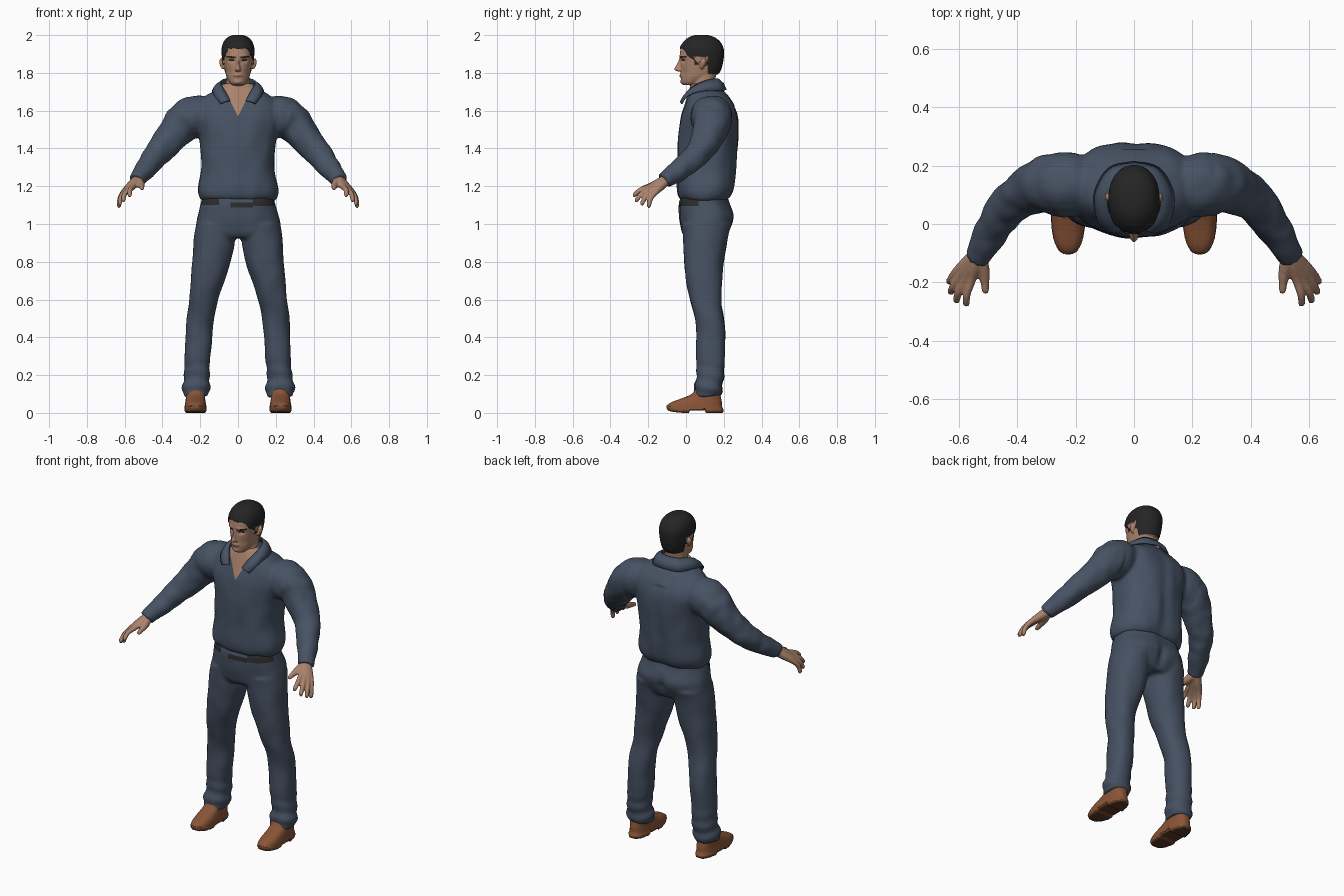
import bpy, bmesh, math
from mathutils import Vector, noise

if "Cube" in bpy.data.objects:
    bpy.data.objects.remove(bpy.data.objects["Cube"])


def material(name, color):
    m = bpy.data.materials.new(name)
    m.use_nodes = True
    m.diffuse_color = (*color, 1)
    bsdf = m.node_tree.nodes["Principled BSDF"]
    bsdf.inputs["Base Color"].default_value = (*color, 1)
    bsdf.inputs["Roughness"].default_value = 0.8
    return m


shirt_blue = material("shirt blue", (0.062, 0.085, 0.127))
trouser_blue = material("trouser blue", (0.06, 0.08, 0.12))
skin = material("skin", (0.41, 0.23, 0.15))
hair_black = material("hair black", (0.018, 0.018, 0.018))
belt_black = material("belt black", (0.025, 0.025, 0.026))
leather = material("brown leather", (0.25, 0.09, 0.038))
sole_brown = material("dark brown sole", (0.11, 0.042, 0.02))
lip_pink = material("lip", (0.27, 0.12, 0.085))


def refine(keys, steps=5):
    """Smoothly interpolate between rows of numbers."""
    rows = []
    last = len(keys) - 1
    for i in range(last):
        a, b, c, d = (keys[max(i - 1, 0)], keys[i], keys[i + 1], keys[min(i + 2, last)])
        for s in range(steps):
            t = s / steps
            rows.append([q + (r - p) * t / 2 + (p - 2.5 * q + 2 * r - w / 2) * t * t
                         + (1.5 * (q - r) + (w - p) / 2) * t ** 3
                         for p, q, r, w in zip(a, b, c, d)])
    rows.append(list(keys[-1]))
    return rows


def loft(bm, rings):
    loops = [[bm.verts.new(p) for p in ring] for ring in rings]
    n = len(loops[0])
    for a, b in zip(loops, loops[1:]):
        for i in range(n):
            j = (i + 1) % n
            bm.faces.new((a[i], a[j], b[j], b[i]))
    bm.faces.new(loops[0][::-1])
    bm.faces.new(loops[-1])


def body(bm, keys, power=2.4, n=40):
    """Stack of level rounded rings: height, centre x, half width, front y, back y."""
    rings = []
    for z, cx, w, front, back in refine(keys):
        ring = []
        for i in range(n):
            a = 2 * math.pi * i / n
            c, s = math.cos(a), math.sin(a)
            ring.append((cx + w * math.copysign(abs(c) ** (2 / power), c),
                         (front + back) / 2 + (back - front) / 2
                         * math.copysign(abs(s) ** (2 / power), s), z))
        rings.append(ring)
    loft(bm, rings)


def tube(bm, keys, n=20):
    """Round limb through points x, y, z, radius."""
    rows = refine(keys)
    rings = []
    for i, row in enumerate(rows):
        ahead = Vector(rows[min(i + 1, len(rows) - 1)][:3])
        d = (ahead - Vector(rows[max(i - 1, 0)][:3])).normalized()
        u = d.cross(Vector((0.2, 1, 0.3))).normalized()
        v = d.cross(u)
        rings.append([Vector(row[:3]) + row[3] * (u * math.cos(k * math.tau / n)
                      + v * math.sin(k * math.tau / n)) for k in range(n)])
    loft(bm, rings)


def mirrored(keys, side, col):
    return [[v * side if i == col else v for i, v in enumerate(k)] for k in keys]


def finish(name, bm, mats, voxel=0.0, smooth=3, shape=None, cuts=(), rule=None):
    """Fuse the volumes, sculpt, cut clean colour edges, then colour faces."""
    bmesh.ops.recalc_face_normals(bm, faces=bm.faces)
    me = bpy.data.meshes.new(name)
    bm.to_mesh(me)
    bm.free()
    ob = bpy.data.objects.new(name, me)
    bpy.context.collection.objects.link(ob)
    if voxel:
        r = ob.modifiers.new("fuse", "REMESH")
        r.mode = "VOXEL"
        r.voxel_size = voxel
        s = ob.modifiers.new("soften", "SMOOTH")
        s.factor = 0.5
        s.iterations = smooth
        dg = bpy.context.evaluated_depsgraph_get()
        me = bpy.data.meshes.new_from_object(ob.evaluated_get(dg))
        ob.modifiers.clear()
        ob.data = me
    me.materials.clear()
    for m in mats:
        me.materials.append(m)
    bm = bmesh.new()
    bm.from_mesh(me)
    bm.normal_update()
    if shape:
        moves = [shape(v.co, v.normal) for v in bm.verts]
        for v, m in zip(bm.verts, moves):
            v.co += m
    for point, normal, test in cuts:
        faces = [f for f in bm.faces if test(f.calc_center_median())]
        geom = set(faces) | {e for f in faces for e in f.edges} | {v for f in faces for v in f.verts}
        bmesh.ops.bisect_plane(bm, geom=list(geom), plane_co=point, plane_no=normal, dist=1e-5)
    for f in bm.faces:
        f.smooth = True
        f.material_index = rule(f.calc_center_median()) if rule else 0
    bm.to_mesh(me)
    bm.free()
    return ob


# Shirt: torso and sleeves with an open neck
bm = bmesh.new()
body(bm, [(1.125, 0, .19, -.02, .22), (1.145, 0, .205, -.038, .24), (1.19, 0, .212, -.045, .257),
          (1.3, 0, .195, -.044, .268), (1.42, 0, .198, -.043, .275), (1.5, 0, .212, -.04, .28),
          (1.57, 0, .222, -.03, .277), (1.63, 0, .215, -.01, .255), (1.68, 0, .17, .005, .22),
          (1.715, 0, .105, .018, .19), (1.745, 0, .078, .032, .165)])
ARM = [(.17, .13, 1.58, .10), (.24, .135, 1.565, .112), (.3, .135, 1.525, .1), (.36, .11, 1.45, .084),
       (.43, .06, 1.37, .07), (.49, -.03, 1.29, .058), (.528, -.1, 1.24, .046), (.536, -.115, 1.228, .044)]
for side in (1, -1):
    tube(bm, mirrored(ARM, side, 0))


def folds(co, n):
    f = noise.noise(Vector((co.x * 13, co.y * 13, co.z * 7))) * 0.007
    if abs(co.x) > 0.27:
        f = noise.noise(co * 16) * 0.006
    elif co.y > 0.1 and co.z < 1.62:
        f -= 0.008 * math.exp(-(co.x / 0.035) ** 2)
    return n * f


neck_cuts = [((0, 0, 1.57), (s, 0, -0.5),
              lambda c: c.y < 0.09 and c.z > 1.5 and abs(c.x) < 0.13) for s in (1, -1)]
finish("shirt", bm, [shirt_blue, skin], 0.01, 3, folds, neck_cuts,
       lambda c: int(c.y < 0.08 and c.z > 1.57 and abs(c.x) < (c.z - 1.57) * 0.5))

# Collar: folded band from the nape to two front points
bm = bmesh.new()
top = [(0, .168, 1.768), (.055, .155, 1.768), (.087, .1, 1.757), (.088, .05, 1.735),
       (.066, .008, 1.7), (.042, -.022, 1.652)]
low = [(0, .212, 1.71), (.085, .19, 1.705), (.132, .11, 1.706), (.13, .035, 1.69),
       (.115, -.005, 1.665), (.092, -.022, 1.635)]
top, low = refine(top), refine(low)
for side in (1, -1):
    rows = []
    for a, b in zip(top, low):
        a, b = Vector(a), Vector(b)
        mid = (a + b) / 2 + Vector((a.x, a.y - 0.09, 0.05)).normalized() * 0.008
        rows.append([bm.verts.new((p.x * side, p.y, p.z)) for p in (a, mid, b)])
    for p, q in zip(rows, rows[1:]):
        for k in (0, 1):
            bm.faces.new((p[k], q[k], q[k + 1], p[k + 1]))
bmesh.ops.remove_doubles(bm, verts=bm.verts, dist=1e-4)
collar = finish("collar", bm, [shirt_blue])
thick = collar.modifiers.new("thickness", "SOLIDIFY")
thick.thickness = 0.008
thick.offset = 0

# Trousers: hips and two legs, with the belt showing in patches
bm = bmesh.new()
body(bm, [(1.18, 0, .18, -.005, .215), (1.12, 0, .195, -.035, .225), (1.05, 0, .212, -.035, .255),
          (1.0, 0, .221, -.03, .248), (.95, 0, .222, -.02, .225), (.925, 0, .19, 0, .205)])
LEG = [(1.0, .115, .105, -.02, .24), (.9, .126, .109, -.015, .213), (.8, .141, .102, -.01, .2),
       (.7, .162, .089, .0, .19), (.6, .183, .077, .02, .186), (.5, .2, .073, .048, .2),
       (.4, .207, .07, .054, .207), (.2, .22, .068, .056, .2), (.13, .223, .075, .044, .19),
       (.085, .222, .068, .045, .188)]
for side in (1, -1):
    body(bm, mirrored(LEG, side, 1), 2.2)


def creases(co, n):
    f = noise.noise(Vector((co.x * 12, co.y * 12, co.z * 8))) * 0.006
    if co.z < 0.32:
        f += math.sin(co.z * 85 + co.y * 22) * 0.005 * (0.32 - co.z) / 0.25
    if co.y > 0.15 and co.z > 0.93:
        f -= 0.02 * math.exp(-(co.x / 0.025) ** 2) * max(0, 1 - abs(co.z - 1.0) / 0.09)
    return n * f


def belt(c):
    if c.y > 0.065:
        return 0
    if -0.2 < c.x < -0.1:
        return int(1.1 < c.z < 1.15)
    if -0.04 < c.x < 0.08:
        return int(1.088 < c.z < 1.115)
    return int(c.x > 0.08 and 1.095 < c.z < 1.16)


belt_cuts = [((0, 0, z), (0, 0, 1), lambda c: c.y < 0.1 and c.z > 1.05)
             for z in (1.088, 1.095, 1.1, 1.115)]
belt_cuts += [((x, 0, 0), (1, 0, 0), lambda c: c.y < 0.1 and c.z > 1.05)
              for x in (-0.1, -0.04, 0.08)]
finish("trousers", bm, [trouser_blue, belt_black], 0.01, 3, creases, belt_cuts, belt)

# Shoes
SHOE = [(.0, .225, .055, -.096, .198), (.018, .225, .06, -.106, .2), (.022, .225, .058, -.104, .196),
        (.04, .225, .057, -.1, .19), (.058, .225, .054, -.075, .19), (.078, .225, .051, -.02, .186),
        (.1, .223, .05, .03, .182), (.13, .222, .046, .05, .175)]


def arch(co, n):
    lift = 0.012 if co.z < 0.015 and 0.02 < co.y < 0.1 else 0
    toe = 0.012 * max(0, -co.y / 0.1) ** 2 if co.z < 0.03 else 0
    return Vector((0, 0, lift + toe))


for side, label in ((1, "left"), (-1, "right")):
    bm = bmesh.new()
    body(bm, mirrored(SHOE, side, 1), 2.5)
    finish(label + "_shoe", bm, [leather, sole_brown], 0.006, 1, arch, (),
           lambda c: int(c.z < 0.012))

# Hands: palm bones and fingers fused together
KNUCKLES = [((.556, -.19, 1.198), (.575, -.28, 1.15)), ((.577, -.188, 1.187), (.61, -.268, 1.122)),
            ((.594, -.178, 1.177), (.629, -.237, 1.103)), ((.605, -.162, 1.168), (.633, -.2, 1.09))]
for side, label in ((1, "left"), (-1, "right")):
    bm = bmesh.new()
    wrist = Vector((.53, -.1, 1.237))
    for k, t in KNUCKLES:
        k, t = Vector(k), Vector(t)
        bend = (k + t) / 2 + Vector((0.006, -0.006, 0.006))
        tube(bm, mirrored([(*wrist, .028), (*wrist.lerp(k, .5), .024), (*k, .0165), (*bend, .0135),
                           (*k.lerp(t, .93), .0115), (*t, .006)], side, 0), 12)
    tube(bm, mirrored([(.53, -.11, 1.23, .026), (.515, -.16, 1.21, .022), (.51, -.2, 1.198, .015),
                       (.508, -.228, 1.19, .012), (.508, -.238, 1.187, .006)], side, 0), 12)
    finish(label + "_hand", bm, [skin], 0.005, 2)

# Head: neck, skull, nose and ears
bm = bmesh.new()
body(bm, [(1.66, 0, .07, .03, .15), (1.72, 0, .066, .025, .152), (1.76, 0, .062, .035, .155),
          (1.82, 0, .06, .03, .165)], 2.1)
body(bm, [(1.735, 0, .03, -.014, .045), (1.75, 0, .046, -.024, .085), (1.78, 0, .061, -.028, .145),
          (1.81, 0, .068, -.028, .175), (1.85, 0, .075, -.029, .188), (1.89, 0, .079, -.033, .194),
          (1.93, 0, .08, -.027, .192), (1.965, 0, .068, -.004, .172), (1.986, 0, .045, .025, .14),
          (1.994, 0, .02, .055, .11)], 2.2)
body(bm, [(1.88, 0, .008, -.034, .0), (1.85, 0, .009, -.047, .0), (1.825, 0, .013, -.061, .0),
          (1.815, 0, .017, -.061, .0), (1.808, 0, .013, -.045, .0)], 2, 16)
for side in (1, -1):
    tube(bm, [(.077 * side, .082, 1.822, .006), (.081 * side, .085, 1.835, .012),
              (.084 * side, .092, 1.86, .016), (.083 * side, .094, 1.877, .008)], 14)


def is_hair(c):
    if c.y > 0.115:
        return c.z > 1.795
    if abs(c.x) > 0.082 and c.z < 1.884:
        return False
    choppy = 0.006 * noise.noise(c * 60)
    if c.y > 0.045:
        return c.z > 1.845 + choppy
    return c.z > 1.928 + choppy - 0.05 * max(0, abs(c.x) - 0.052) / 0.02


def bump(co, x, z, sx, sz):
    if co.y > 0.04:
        return 0
    return math.exp(-((abs(co.x) - x) / sx) ** 2 - ((co.z - z) / sz) ** 2)


def face(co, n):
    if is_hair(co):
        return n * 0.007
    depth = (0.011 * bump(co, .034, 1.865, .016, .01) - 0.005 * bump(co, .034, 1.889, .025, .009)
             - 0.006 * bump(co, 0, 1.785, .024, .009) - 0.006 * bump(co, 0, 1.75, .022, .011)
             + 0.003 * bump(co, .045, 1.8, .014, .02))
    return Vector((0, depth, 0))


def face_colour(c):
    if is_hair(c):
        return 1
    if c.y < 0.03:
        ax = abs(c.x)
        brow = 1.881 + 0.15 * min(ax - 0.016, 0.03)
        if 0.014 < ax < 0.06 and abs(c.z - brow) < 0.0045:
            return 1
        if abs(ax - 0.034) < 0.014 and abs(c.z - 1.865) < 0.004:
            return 1
        if ax < 0.025 and abs(c.z - 1.785) < 0.005:
            return 2
    return 0


finish("head", bm, [skin, hair_black, lip_pink], 0.004, 3, face, (), face_colour)
